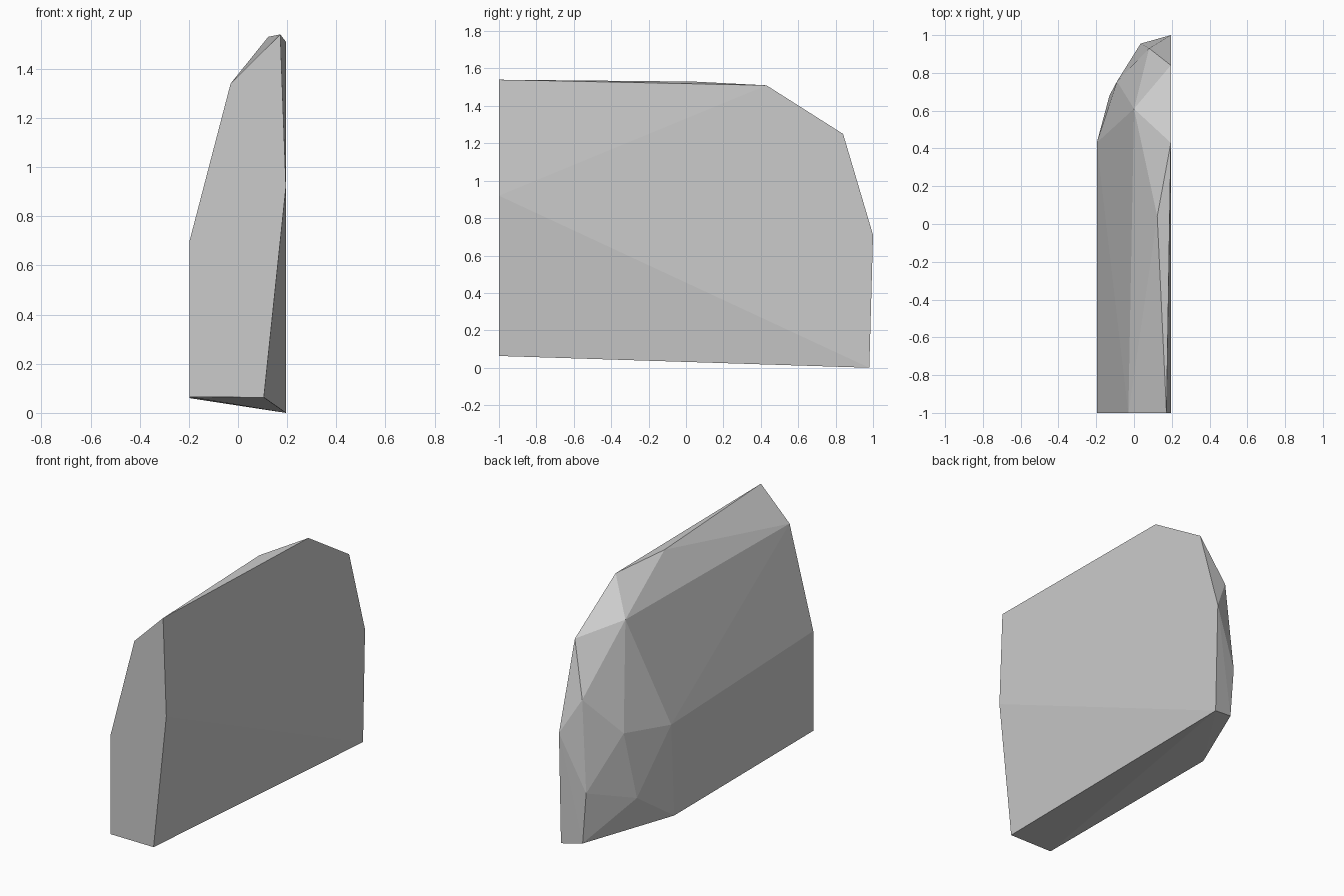
import bpy
import bmesh

# Remove the default object
default = bpy.data.objects.get("Cube")
if default:
    bpy.data.objects.remove(default, do_unlink=True)


def make_material(name, value):
    material = bpy.data.materials.new(name)
    material.use_nodes = True
    colour = (value, value, value, 1)
    material.diffuse_color = colour
    material.node_tree.nodes["Principled BSDF"].inputs["Base Color"].default_value = colour
    return material


def build_faceted_rock(name, rings, material):
    """Wrap a tight faceted skin around the corner points of a stone."""
    bm = bmesh.new()
    for ring in rings:
        for point in ring:
            bm.verts.new(point)
    bmesh.ops.convex_hull(bm, input=bm.verts[:])
    loose = [v for v in bm.verts if not v.link_faces]
    bmesh.ops.delete(bm, geom=loose, context='VERTS')
    bmesh.ops.recalc_face_normals(bm, faces=bm.faces[:])
    mesh = bpy.data.meshes.new(name)
    bm.to_mesh(mesh)
    bm.free()
    mesh.materials.append(material)
    rock = bpy.data.objects.new(name, mesh)
    bpy.context.collection.objects.link(rock)
    return rock


FRONT = -1
FLAT_SIDE = 0.195
ROUGH_SIDE = -0.197

# Flat cut end at the front, given as x and z
front_cut = [(x, FRONT, z) for x, z in (
    (ROUGH_SIDE, 0.065), (ROUGH_SIDE, 0.7), (-0.03, 1.34),
    (0.172, 1.54), (FLAT_SIDE, 0.92), (0.105, 0.063))]

# Rounded outline of the flat side, given as y and z
flat_side = [(FLAT_SIDE, y, z) for y, z in (
    (0.98, 0), (1, 0.71), (0.84, 1.25), (0.43, 1.51))]

# Chipped corners of the ridge, the rough side and the back
ridge = [(0.123, 0.04, 1.53), (0, 0.61, 1.335)]
rough_side = [(ROUGH_SIDE, 0.43, 0.65), (ROUGH_SIDE, 0.4, 0.06)]
back_chips = [(-0.13, 0.68, 0.26), (-0.09, 0.755, 0.69), (0.08, 0.93, 0.925),
              (0.035, 0.955, 0.35), (0.06, 0.955, 0.025)]

stone = make_material("stone grey", 0.6)
build_faceted_rock("rock_slab",
                   [front_cut, flat_side, ridge, rough_side, back_chips], stone)
